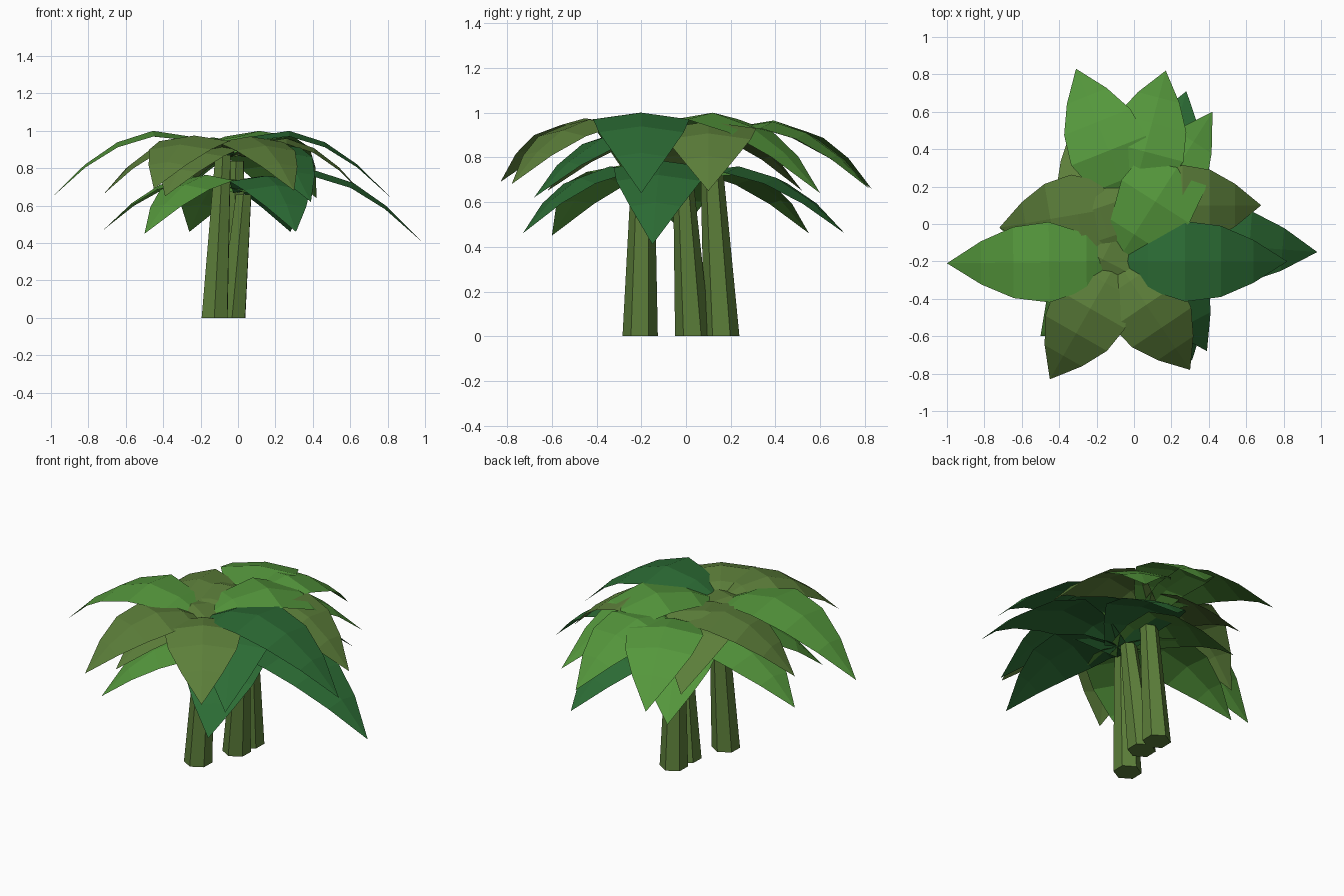
import bpy, bmesh, math
from mathutils import Vector

cube = bpy.data.objects.get("Cube")
if cube:
    bpy.data.objects.remove(cube, do_unlink=True)


def make_material(name, rgb):
    mat = bpy.data.materials.new(name)
    mat.use_nodes = True
    color = (*rgb, 1.0)
    mat.diffuse_color = color
    bsdf = next(n for n in mat.node_tree.nodes if n.type == 'BSDF_PRINCIPLED')
    bsdf.inputs["Base Color"].default_value = color
    return mat


BRIGHT = make_material("bright green", (0.09, 0.31, 0.045))
DARK = make_material("dark green", (0.025, 0.15, 0.035))
OLIVE = make_material("olive green", (0.107, 0.21, 0.042))


def make_object(name, bm, mat):
    mesh = bpy.data.meshes.new(name)
    bm.to_mesh(mesh)
    bm.free()
    mesh.materials.append(mat)
    obj = bpy.data.objects.new(name, mesh)
    bpy.context.collection.objects.link(obj)


def trunk(name, base, top):
    """Leaning, tapered six-sided stem."""
    bm = bmesh.new()
    rings = []
    for center, radius in ((base, 0.079), (top, 0.047)):
        rings.append([bm.verts.new((center[0] + radius * math.cos(i * math.pi / 3 + 0.5),
                                    center[1] + radius * math.sin(i * math.pi / 3 + 0.5),
                                    center[2])) for i in range(6)])
    low, high = rings
    for i in range(6):
        j = (i + 1) % 6
        bm.faces.new((low[i], low[j], high[j], high[i]))
    bm.faces.new(low[::-1])
    bm.faces.new(high)
    make_object(name, bm, OLIVE)


# Leaf stations: position along the leaf, half width, share of the rise or drop
STATIONS = [(0.0, 0.08, 1.0), (0.18, 0.15, 0.28), (0.4, 0.215, 0.0),
            (0.61, 0.19, 0.17), (0.8, 0.115, 0.5)]


def leaf(name, root, tip, peak, mat):
    """Arched leaf with a raised midrib, tapering to a point."""
    bm = bmesh.new()
    root, tip = Vector(root), Vector(tip)
    along = Vector((tip.x - root.x, tip.y - root.y, 0))
    side = Vector((-along.y, along.x, 0)).normalized()
    rows = []
    for t, half, share in STATIONS:
        end = root.z if t < 0.4 else tip.z
        mid = Vector((root.x, root.y, 0)) + along * t
        mid.z = peak + (end - peak) * share
        edge = Vector((0, 0, -0.14 * half))
        rows.append([bm.verts.new(mid - side * half + edge), bm.verts.new(mid),
                     bm.verts.new(mid + side * half + edge)])
    for a, b in zip(rows, rows[1:]):
        for k in range(2):
            bm.faces.new((a[k], b[k], b[k + 1], a[k + 1]))
    end = bm.verts.new(tip)
    for k in range(2):
        bm.faces.new((rows[-1][k], end, rows[-1][k + 1]))
    make_object(name, bm, mat)


# Each tree: trunk base, trunk top, crown root, leaves (tip, peak height, colour)
TREES = {
    "front_tree": ((-0.125, -0.205, 0.0), (-0.08, -0.19, 0.87), (-0.09, -0.2, 0.89), [
        ((-1.0, -0.21, 0.64), 1.0, BRIGHT),
        ((0.82, -0.2, 0.64), 1.0, DARK),
        ((-0.45, -0.83, 0.69), 0.975, OLIVE),
        ((0.3, -0.78, 0.68), 0.97, OLIVE),
        ((0.42, 0.6, 0.64), 1.0, BRIGHT),
        ((-0.33, 0.52, 0.65), 0.96, OLIVE)]),
    "back_tree": ((-0.03, 0.16, 0.0), (-0.01, 0.11, 0.84), (-0.02, 0.1, 0.87), [
        ((-0.31, 0.83, 0.66), 0.965, BRIGHT),
        ((0.17, 0.82, 0.66), 0.96, BRIGHT),
        ((0.68, 0.1, 0.65), 0.96, OLIVE),
        ((-0.72, -0.02, 0.66), 0.97, OLIVE),
        ((0.39, -0.68, 0.62), 0.94, DARK),
        ((-0.39, -0.62, 0.65), 0.94, OLIVE)]),
    "short_tree": ((-0.03, 0.03, 0.0), (0.03, -0.01, 0.66), (0.05, -0.08, 0.68), [
        ((0.98, -0.15, 0.41), 0.785, DARK),
        ((0.31, -0.73, 0.46), 0.76, DARK),
        ((-0.5, -0.6, 0.45), 0.765, BRIGHT),
        ((-0.72, -0.02, 0.47), 0.76, BRIGHT),
        ((-0.26, 0.55, 0.46), 0.755, BRIGHT),
        ((0.28, 0.71, 0.46), 0.76, DARK)]),
}

for tree, (base, top, root, leaves) in TREES.items():
    trunk(tree + "_trunk", base, top)
    for n, (tip, peak, mat) in enumerate(leaves, 1):
        leaf(f"{tree}_leaf_{n}", root, tip, peak, mat)
